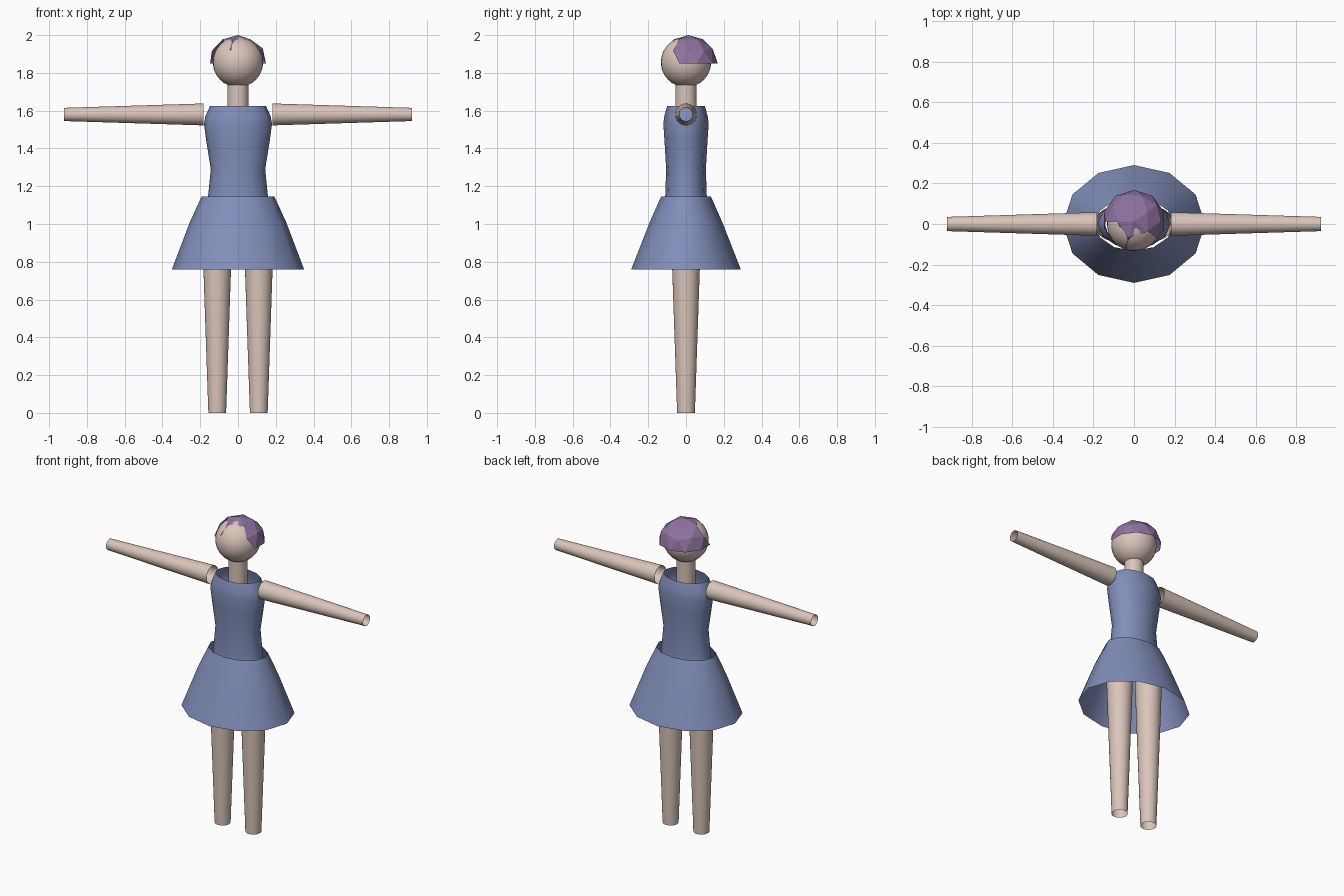
import bpy, bmesh, math
from mathutils import Matrix, Vector

cube = bpy.data.objects.get("Cube")
if cube:
    bpy.data.objects.remove(cube, do_unlink=True)


def material(name, rgb):
    m = bpy.data.materials.new(name)
    m.use_nodes = True
    m.diffuse_color = (*rgb, 1)
    m.node_tree.nodes["Principled BSDF"].inputs["Base Color"].default_value = (*rgb, 1)
    return m


skin = material("skin", (0.70, 0.56, 0.49))
blue = material("dress_blue", (0.22, 0.27, 0.49))
purple = material("hair_purple", (0.28, 0.17, 0.36))


def finish(name, bm, mat, smooth=True):
    mesh = bpy.data.meshes.new(name)
    for f in bm.faces:
        f.smooth = smooth
    bm.to_mesh(mesh)
    bm.free()
    mesh.materials.append(mat)
    obj = bpy.data.objects.new(name, mesh)
    bpy.context.collection.objects.link(obj)
    return obj


def tube(name, rings, mat, sides, matrix=Matrix()):
    """Open loft through elliptical rings of (height, x radius, y radius)."""
    bm = bmesh.new()
    loops = []
    for z, rx, ry in rings:
        angles = [math.tau * i / sides for i in range(sides)]
        loops.append([bm.verts.new((rx * math.cos(a), ry * math.sin(a), z)) for a in angles])
    for low, high in zip(loops, loops[1:]):
        for i in range(sides):
            j = (i + 1) % sides
            bm.faces.new((low[i], low[j], high[j], high[i]))
    bm.transform(matrix)
    return finish(name, bm, mat)


# Dress
tube("bodice", [(1.12, 0.162, 0.112), (1.15, 0.158, 0.11), (1.29, 0.144, 0.105),
                (1.44, 0.168, 0.114), (1.53, 0.18, 0.12), (1.57, 0.173, 0.115),
                (1.625, 0.148, 0.1)], blue, 12)
tube("skirt", [(0.76, 0.35, 0.29), (1.01, 0.255, 0.192), (1.145, 0.193, 0.132)], blue, 12)

# Limbs
for side, label in ((1, "left"), (-1, "right")):
    tube(label + "_leg", [(0, 0.047, 0.047), (0.76, 0.073, 0.073), (1.02, 0.081, 0.081)],
         skin, 32, Matrix.Translation((side * 0.11, 0, 0)))
    along_x = Matrix.Rotation(side * math.pi / 2, 4, "Y")
    tube(label + "_arm", [(0.183, 0.058, 0.058), (0.92, 0.035, 0.035)],
         skin, 32, Matrix.Translation((0, 0, 1.58)) @ along_x)

# Neck and head
tube("neck", [(1.55, 0.056, 0.056), (1.75, 0.056, 0.056)], skin, 32)
bm = bmesh.new()
bmesh.ops.create_uvsphere(bm, u_segments=32, v_segments=16, radius=0.133)
bm.transform(Matrix.Translation((0, 0, 1.857)))
finish("head", bm, skin)

# Faceted hair cap, open at the face
bm = bmesh.new()
bmesh.ops.create_icosphere(bm, subdivisions=2, radius=1)
bm.transform(Matrix.Rotation(math.pi, 4, "Z"))
cut = [v for v in bm.verts if v.co.z < -0.01
       or (v.co.y < -0.45 and v.co.z < 0.8 and v.co.x < 0.7)]
bmesh.ops.delete(bm, geom=cut, context="VERTS")

# Pointed fringe hanging over the forehead
crown = sorted((v for v in bm.verts if 0.8 < v.co.z < 0.9), key=lambda v: v.co.y)
middle, left, right = crown[:3]
tip = bm.verts.new(Vector((-0.276, -0.85, 0.447)))
bm.faces.new((tip, left, middle))
bm.faces.new((tip, middle, right))
bm.normal_update()
bm.transform(Matrix.Translation((0, 0.013, 1.85)) @ Matrix.Diagonal((0.155, 0.155, 0.15, 1)))
finish("hair", bm, purple, smooth=False)
